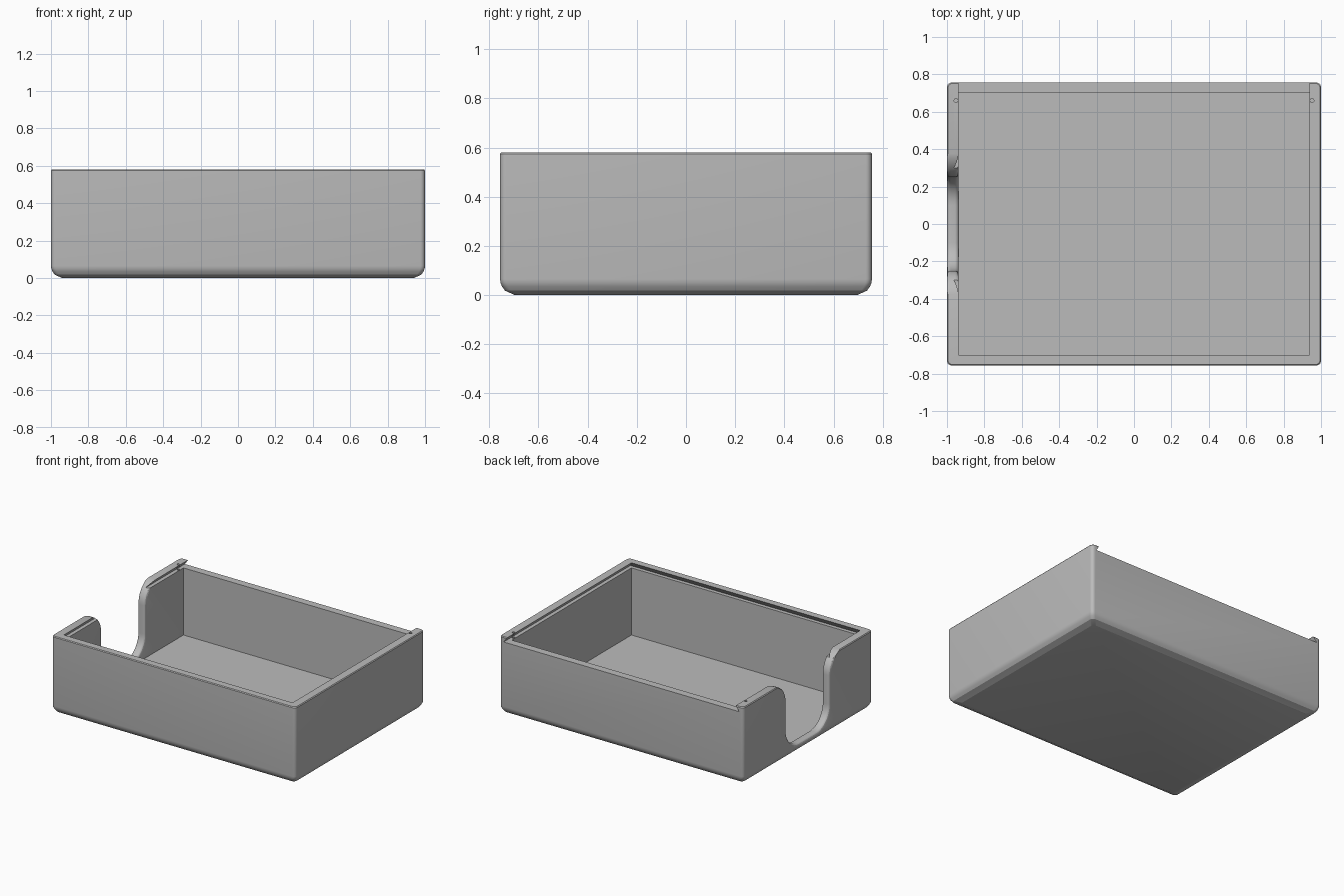
import bpy, bmesh, math

if "Cube" in bpy.data.objects:
    bpy.data.objects.remove(bpy.data.objects["Cube"])

HX, HY, H = 1.0, 0.756, 0.58     # outer half sizes and height
IX, IY = 0.937, 0.70             # cavity half sizes
FLOOR, LEDGE = 0.045, 0.542      # floor level, bottom of the lid channel


def loft(name, rings):
    """Closed solid through equal-length rings of points."""
    bm = bmesh.new()
    vs = [[bm.verts.new(p) for p in ring] for ring in rings]
    n = len(vs[0])
    for a, b in zip(vs, vs[1:]):
        for i in range(n):
            j = (i + 1) % n
            bm.faces.new((a[i], a[j], b[j], b[i]))
    bm.faces.new(vs[0][::-1])
    bm.faces.new(vs[-1])
    bmesh.ops.recalc_face_normals(bm, faces=bm.faces)
    me = bpy.data.meshes.new(name)
    bm.to_mesh(me)
    bm.free()
    ob = bpy.data.objects.new(name, me)
    bpy.context.collection.objects.link(ob)
    return ob


def rounded_rect(hx, hy, z, r=0.025, seg=6):
    pts = []
    for k, (sx, sy) in enumerate(((1, 1), (-1, 1), (-1, -1), (1, -1))):
        for i in range(seg + 1):
            a = math.radians(90 * (k + i / seg))
            pts.append((sx * (hx - r) + r * math.cos(a),
                        sy * (hy - r) + r * math.sin(a), z))
    return pts


def rect(x0, x1, y0, y1, z):
    return [(x0, y0, z), (x1, y0, z), (x1, y1, z), (x0, y1, z)]


def slot_ring(x, o, w=0.25, r=0.15, R=0.15, z0=0.07, seg=10):
    """Thumb slot outline: round bottom corners, flared top, widened by o."""
    half = []
    for i in range(seg + 1):
        a = math.radians(-90 + 90 * i / seg)
        half.append((w - r + (r + o) * math.cos(a), z0 + r + (r + o) * math.sin(a)))
    for i in range(seg + 1):
        t = math.radians(90 * i / seg)
        half.append((w + R - (R - o) * math.cos(t), H + 0.002 - R + R * math.sin(t)))
    half.append((w + R, H + 0.1))
    return [(x, y, z) for y, z in half] + [(x, -y, z) for y, z in reversed(half)]


# Outer body with a softened bottom edge
body_profile = [(0.06, 0), (0.02, 0.018), (0.008, 0.035), (0.002, 0.05),
                (0, 0.065), (0, H - 0.006), (0.005, H)]
box = loft("box_tray", [rounded_rect(HX - i, HY - i, z) for i, z in body_profile])

# Cavity
cutters = [loft("cavity_cutter", [rect(-IX, IX, -IY, IY, z) for z in (FLOOR, 0.56)])]

# Dovetail channel for the sliding lid, open at the back
lip = 0.028
top = 0.01 * lip / (H - LEDGE)
cutters.append(loft("lid_channel_cutter", [
    rect(-IX - lip, IX + lip, -IY - lip, 0.9, LEDGE),
    rect(-IX + top, IX - top, -IY + top, 0.9, H + 0.01)]))

# Thumb slot in the left wall, with rounded inner and outer edges
f, steps = 0.02, 5
edge = []
for i in range(steps + 1):
    d = f * i / steps
    edge.append((d, f - math.sqrt(max(0, f * f - (f - d) ** 2))))
sections = [(-HX - 0.05, f)] + [(-HX + d, o) for d, o in edge]
sections += [(-IX - d, o) for d, o in reversed(edge)] + [(-IX + 0.03, f)]
cutters.append(loft("thumb_slot_cutter", [slot_ring(x, o) for x, o in sections]))

# Small lid catch holes near the back
for s in (-1, 1):
    cutters.append(loft("catch_hole_cutter", [
        [(s * 0.952 + 0.01 * math.cos(math.tau * i / 16),
          0.66 + 0.01 * math.sin(math.tau * i / 16), z) for i in range(16)]
        for z in (0.53, H + 0.05)]))

bpy.context.view_layer.objects.active = box
box.select_set(True)
for c in cutters:
    c.hide_render = True
    m = box.modifiers.new(c.name, 'BOOLEAN')
    m.operation, m.solver, m.object = 'DIFFERENCE', 'EXACT', c
    bpy.ops.object.modifier_apply(modifier=m.name)
for c in cutters:
    bpy.data.objects.remove(c)

# Single grey plastic
grey = bpy.data.materials.new("plain_grey")
grey.diffuse_color = (0.5, 0.5, 0.5, 1)
grey.use_nodes = True
grey.node_tree.nodes["Principled BSDF"].inputs["Base Color"].default_value = grey.diffuse_color
box.data.materials.clear()
box.data.materials.append(grey)
bpy.ops.object.shade_smooth_by_angle(angle=math.radians(20))
